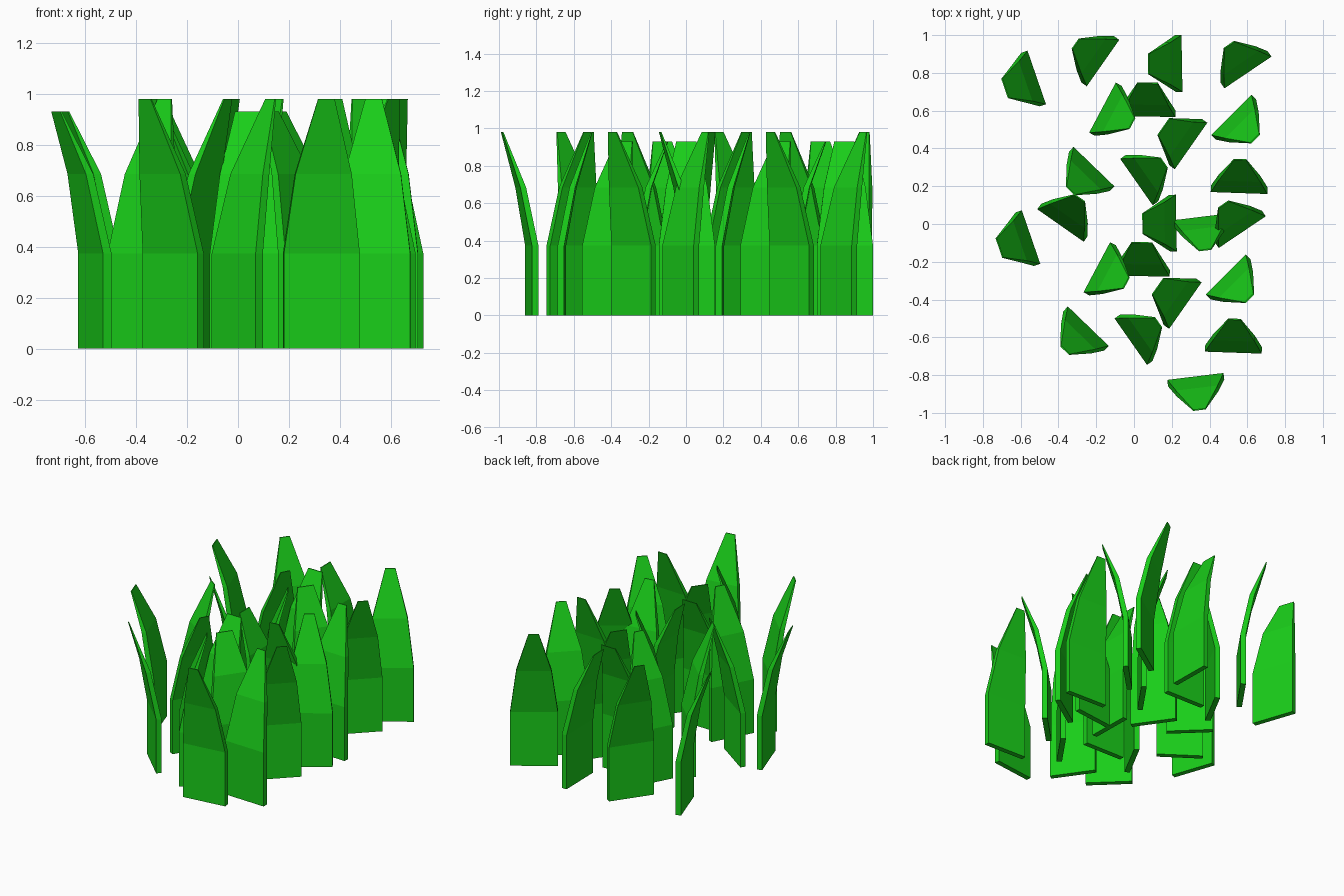
import bpy, bmesh
from math import radians
from mathutils import Matrix, Vector

if "Cube" in bpy.data.objects:
    bpy.data.objects.remove(bpy.data.objects["Cube"])

green = bpy.data.materials.new("leaf_green")
green.diffuse_color = (0.01, 0.62, 0.01, 1)
green.use_nodes = True
green.node_tree.nodes["Principled BSDF"].inputs["Base Color"].default_value = green.diffuse_color

# Cross-sections from root to tip: height, width, back-face offset, front-face offset
ROOT = [(0.0, 0.30, 0.0, 0.035), (0.373, 0.30, 0.0, 0.035), (0.685, 0.222, 0.062, 0.093)]
POINTED = ROOT + [(0.98, 0.065, 0.174, 0.18)]
BLUNT = ROOT + [(0.93, 0.108, 0.174, 0.18)]


def blade(name, x, y, lean, sections):
    """One flat grass blade, curling towards the lean direction (degrees)."""
    bm = bmesh.new()
    rings = []
    for z, w, back, front in sections:
        pts = [(back, -w / 2), (front, -w / 2), (front, w / 2), (back, w / 2)]
        rings.append([bm.verts.new((px, py, z)) for px, py in pts])
    for lo, hi in zip(rings, rings[1:]):
        for i in range(4):
            j = (i + 1) % 4
            bm.faces.new((lo[i], lo[j], hi[j], hi[i]))
    bm.faces.new(rings[0][::-1])
    bm.faces.new(rings[-1])
    bmesh.ops.recalc_face_normals(bm, faces=bm.faces)
    bm.transform(Matrix.Translation(Vector((x, y, 0))) @ Matrix.Rotation(radians(lean), 4, 'Z'))
    mesh = bpy.data.meshes.new(name)
    bm.to_mesh(mesh)
    bm.free()
    mesh.materials.append(green)
    bpy.context.collection.objects.link(bpy.data.objects.new(name, mesh))


# Blades of one clump: x, y, lean, shape
clump = [
    (-0.515, 0.776, 199, BLUNT),
    (0.254, 0.850, 181, BLUNT),
    (0.603, 0.802, 124, POINTED),
    (0.516, 0.577, -45, POINTED),
    (0.302, 0.413, 145, BLUNT),
    (-0.167, 0.616, -28, POINTED),
    (0.069, 0.569, 89, BLUNT),
    (0.556, 0.164, 88, POINTED),
    (0.013, 0.222, 35, POINTED),
    (-0.212, 0.304, 226, POINTED),
    (0.355, 0.038, -83, POINTED),
]
# The clump is repeated once, further forward
for c, (dx, dy) in enumerate([(0, 0), (-0.03, -0.845)]):
    for i, (x, y, lean, shape) in enumerate(clump):
        blade(f"grass_blade_{c}_{i}", x + dx, y + dy, lean, shape)

# Two extra blades
blade("back_grass_blade", -0.164, 0.852, 145, POINTED)
blade("left_grass_blade", -0.389, -0.008, 55, POINTED)
